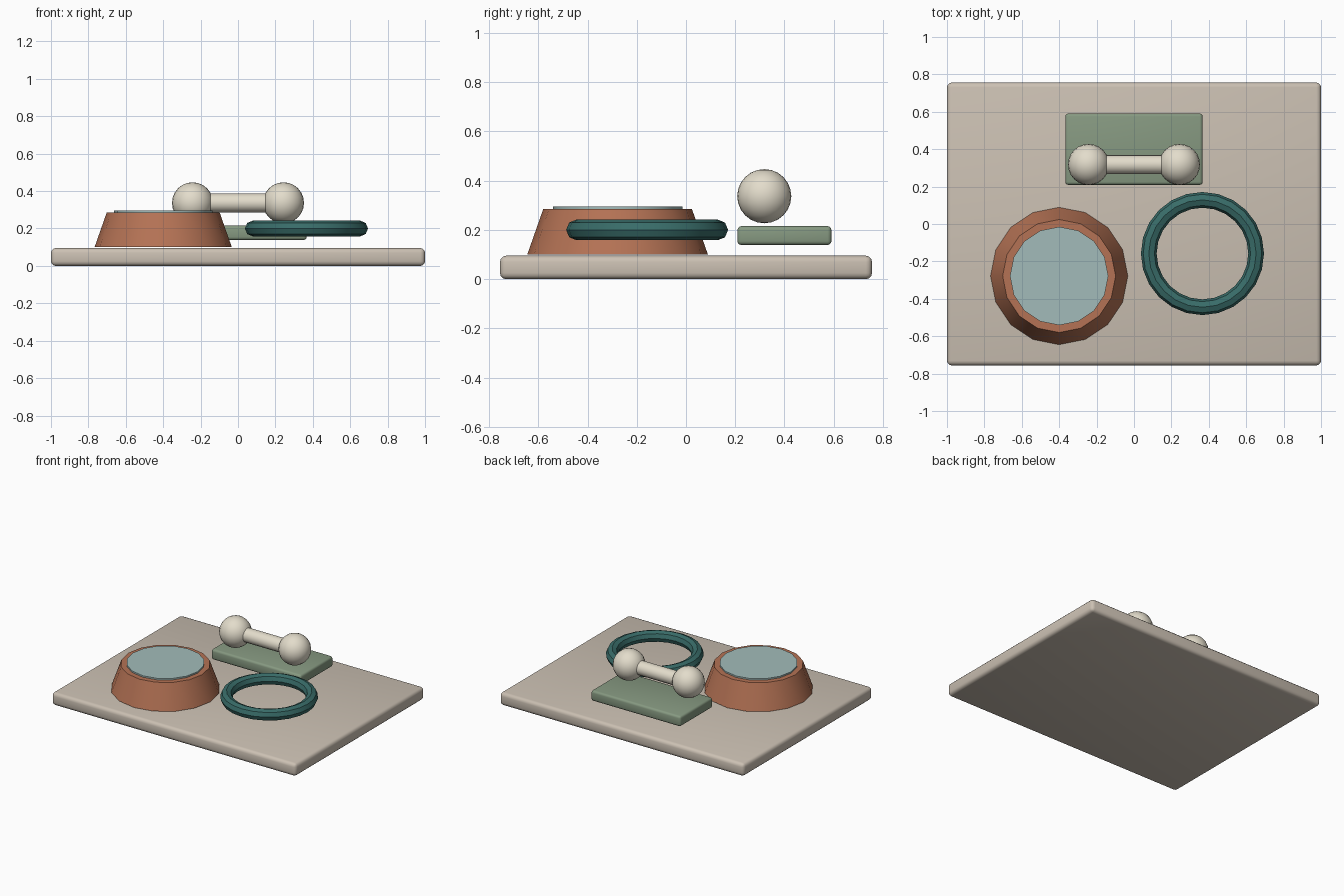
import bpy, math

if "Cube" in bpy.data.objects:
    bpy.data.objects.remove(bpy.data.objects["Cube"])


def finish(name, color):
    """Name, colour and smooth the active object."""
    ob = bpy.context.object
    ob.name = ob.data.name = name
    mat = bpy.data.materials.get(color[0])
    if not mat:
        mat = bpy.data.materials.new(color[0])
        mat.diffuse_color = (*color[1], 1)
        mat.use_nodes = True
        mat.node_tree.nodes["Principled BSDF"].inputs["Base Color"].default_value = mat.diffuse_color
    ob.data.materials.append(mat)
    bpy.ops.object.shade_smooth_by_angle(angle=math.radians(35))
    return ob


def slab(name, center, size, bevel, color):
    """Box with rounded edges."""
    bpy.ops.mesh.primitive_cube_add(size=1, location=center)
    ob = bpy.context.object
    ob.scale = size
    bpy.ops.object.transform_apply(location=False, rotation=False, scale=True)
    mod = ob.modifiers.new("rounded_edges", "BEVEL")
    mod.width, mod.segments = bevel, 3
    bpy.ops.object.modifier_apply(modifier=mod.name)
    return finish(name, color)


SAND = ("sand", (0.60, 0.53, 0.45))
CLAY = ("clay", (0.46, 0.17, 0.09))
WATER = ("water_blue", (0.36, 0.50, 0.49))
TEAL = ("teal", (0.04, 0.15, 0.14))
SAGE = ("sage", (0.24, 0.32, 0.22))
IVORY = ("ivory", (0.77, 0.72, 0.60))

# Tray and small cushion
slab("tray", (0, 0, 0.0475), (2, 1.512, 0.095), 0.025, SAND)
slab("cushion", (0, 0.40, 0.177), (0.734, 0.382, 0.077), 0.016, SAGE)

# Tapered bowl with a disc of water
bx, by = -0.40, -0.278
bpy.ops.mesh.primitive_cone_add(vertices=16, radius1=0.367, radius2=0.302,
                                depth=0.185, location=(bx, by, 0.1925))
finish("bowl", CLAY)
bpy.ops.mesh.primitive_cylinder_add(vertices=16, radius=0.263, depth=0.03,
                                    location=(bx, by, 0.281))
finish("water", WATER)

# Ring toy
bpy.ops.mesh.primitive_torus_add(major_segments=24, minor_segments=8,
                                 major_radius=0.287, minor_radius=0.042,
                                 location=(0.366, -0.158, 0.20))
finish("ring_toy", TEAL)
bpy.context.object.data.shade_smooth()

# Bone toy: bar with a ball at each end
bone_y, bone_z = 0.318, 0.337
bpy.ops.mesh.primitive_cylinder_add(vertices=16, radius=0.051, depth=0.486,
                                    location=(0, bone_y, bone_z),
                                    rotation=(0, math.pi / 2, 0))
finish("bone_bar", IVORY)
for side, label in ((-1, "left"), (1, "right")):
    bpy.ops.mesh.primitive_uv_sphere_add(segments=24, ring_count=12, radius=0.11,
                                         location=(side * 0.243, bone_y, bone_z))
    finish("bone_end_" + label, IVORY)
